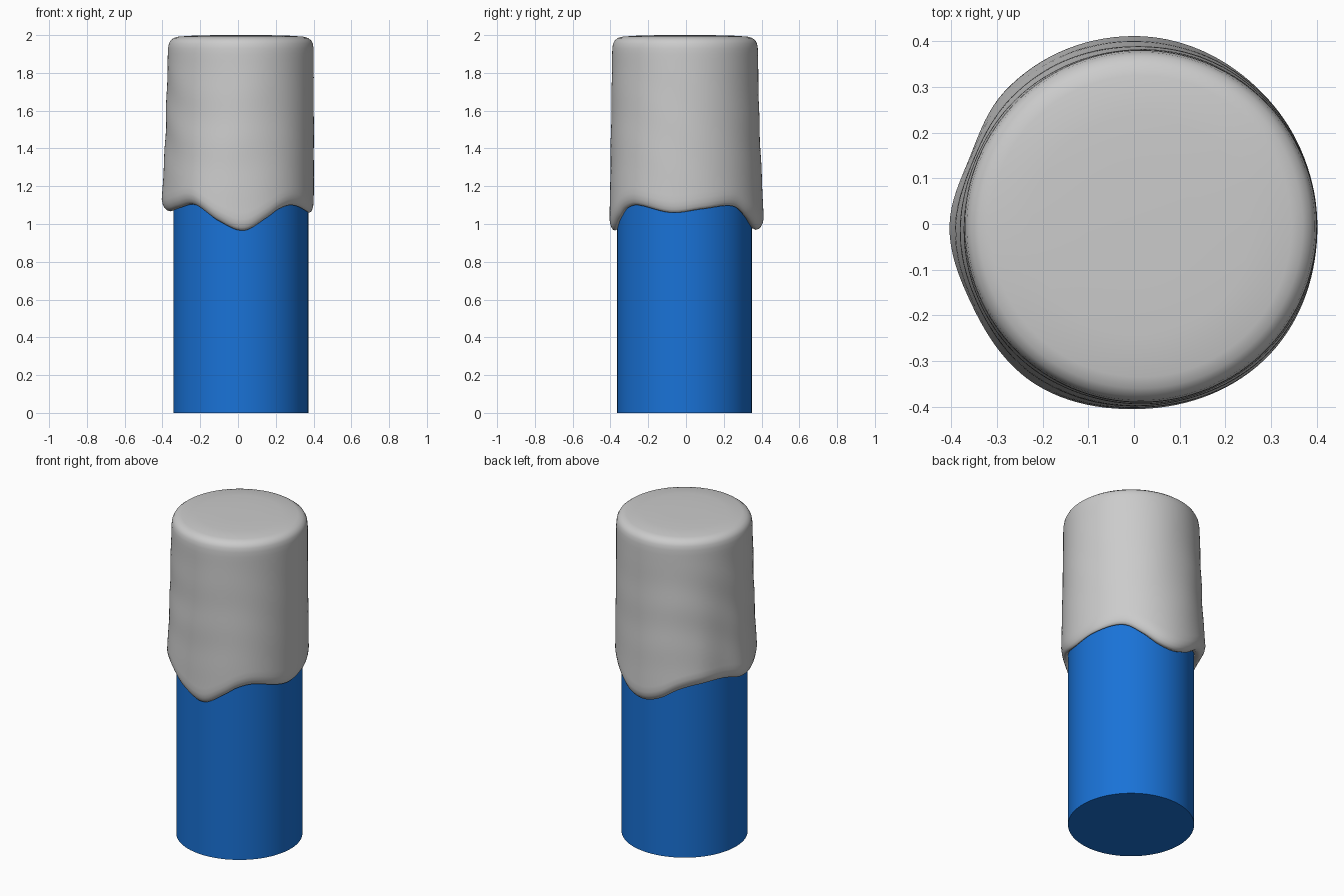
import bpy, bmesh, math

if "Cube" in bpy.data.objects:
    bpy.data.objects.remove(bpy.data.objects["Cube"])

CX, CY = 0.015, -0.008
N = 128


def periodic(points, a):
    """Smooth periodic interpolation of (angle, value) pairs."""
    n = len(points)
    while a < points[0][0]:
        a += 360
    while a >= points[0][0] + 360:
        a -= 360
    P = lambda i: (points[i % n][0] + 360 * (i // n), points[i % n][1])
    i = max(k for k in range(n) if points[k][0] <= a)
    (x0, y0), (x1, y1), (x2, y2), (x3, y3) = (P(i + k) for k in (-1, 0, 1, 2))
    h = x2 - x1
    t = (a - x1) / h
    m1 = (y2 - y0) / (x2 - x0) * h
    m2 = (y3 - y1) / (x3 - x1) * h
    return ((2*t**3 - 3*t*t + 1) * y1 + (t**3 - 2*t*t + t) * m1
            + (3*t*t - 2*t**3) * y2 + (t**3 - t*t) * m2)


def finish(bm, name, angle):
    bmesh.ops.recalc_face_normals(bm, faces=bm.faces)
    me = bpy.data.meshes.new(name)
    bm.to_mesh(me)
    bm.free()
    ob = bpy.data.objects.new(name, me)
    bpy.context.collection.objects.link(ob)
    bpy.ops.object.select_all(action='DESELECT')
    ob.select_set(True)
    bpy.context.view_layer.objects.active = ob
    bpy.ops.object.shade_smooth_by_angle(angle=math.radians(angle))
    return ob


# Blue inner column
bm = bmesh.new()
bmesh.ops.create_cone(bm, cap_ends=True, segments=96, radius1=0.357,
                      radius2=0.357, depth=1.95)
bmesh.ops.translate(bm, vec=(CX, CY, 0.975), verts=bm.verts)
column = finish(bm, "column", 40)
blue = bpy.data.materials.new("blue")
blue.diffuse_color = (0.01, 0.17, 0.68, 1)
blue.use_nodes = True
blue.node_tree.nodes["Principled BSDF"].inputs["Base Color"].default_value = blue.diffuse_color
column.data.materials.append(blue)

# Melted coating: height of the dripping hem and bulge near it, by angle
HEM = [(-180, 1.07), (-165, 1.07), (-150, 1.085), (-129, 1.10), (-108, 1.015),
       (-88, 0.965), (-69, 1.03), (-57, 1.08), (-43, 1.10), (-11, 1.06),
       (15, 1.08), (43, 1.095), (60, 1.04), (75, 0.985), (90, 0.97),
       (105, 1.0), (120, 1.06), (135, 1.09), (160, 1.10)]
BULGE = [(-180, 0.033), (-155, 0.022), (-125, 0.030), (-90, 0.014), (-45, 0.012),
         (0, 0.0), (45, 0.008), (90, 0.03), (135, 0.034), (158, 0.018)]

# Profile rows: (radius, absolute z) for the top, then wall fractions, then lip
TOP = [(0.12, 2.0), (0.24, 1.998), (0.33, 1.992), (0.355, 1.985),
       (0.372, 1.972), (0.381, 1.955), (0.385, 1.93)]
WALL = 26
LIP = [(-0.004, 0.035), (-0.012, 0.016), (-0.022, 0.004), (-0.034, 0.0), (-0.05, 0.008)]

bm = bmesh.new()
rings = []


def add_ring(fn):
    ring = []
    for k in range(N):
        d = -180 + 360 * k / N
        r, z = fn(d)
        a = math.radians(d)
        ring.append(bm.verts.new((CX + r * math.cos(a), CY + 0.003 + r * math.sin(a), z)))
    rings.append(ring)


def wall(d, t):
    z = 1.93 + (periodic(HEM, d) + 0.06 - 1.93) * t
    a = math.radians(d)
    wob = 0.004 * math.sin(3*a + 9*z) * math.sin(14*z + 2*math.sin(2*a)) \
        * math.sin(math.pi * t) * (0.6 - 0.4 * math.cos(a))
    return 0.386 + periodic(BULGE, d) * t**1.5 + wob, z


for r0, z0 in TOP:
    add_ring(lambda d: (r0, z0))
for i in range(1, WALL + 1):
    add_ring(lambda d: wall(d, i / WALL))
for dr, dz in LIP:
    f = -dr / 0.05
    add_ring(lambda d: ((wall(d, 1)[0]) * (1 - f) + 0.356 * f, periodic(HEM, d) + dz))

bm.faces.new(rings[0])
for a, b in zip(rings, rings[1:]):
    for k in range(N):
        j = (k + 1) % N
        bm.faces.new((a[k], a[j], b[j], b[k]))
finish(bm, "melted_coating", 80)
